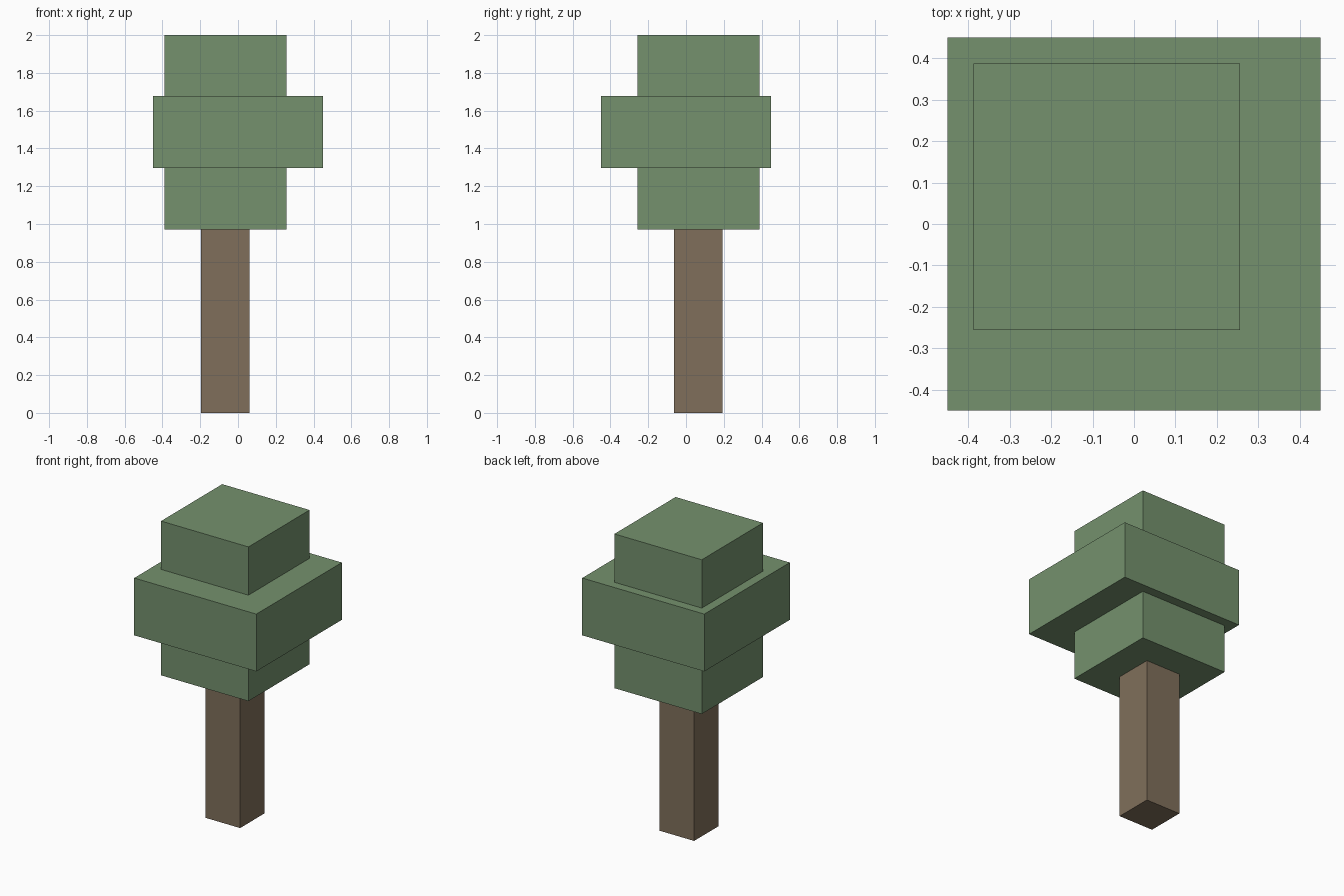
import bpy
from mathutils import Vector

cube = bpy.data.objects.get("Cube")
if cube:
    bpy.data.objects.remove(cube, do_unlink=True)


def make_material(name, rgb):
    mat = bpy.data.materials.new(name)
    mat.use_nodes = True
    color = (*rgb, 1.0)
    mat.diffuse_color = color
    mat.node_tree.nodes["Principled BSDF"].inputs["Base Color"].default_value = color
    return mat


def add_block(name, low, high, mat):
    """Box spanning two opposite corners."""
    low, high = Vector(low), Vector(high)
    bpy.ops.mesh.primitive_cube_add(size=1, location=(low + high) / 2)
    obj = bpy.context.object
    obj.name = name
    obj.scale = high - low
    bpy.ops.object.transform_apply(location=False, rotation=False, scale=True)
    obj.data.materials.append(mat)
    return obj


leaf_green = make_material("leaf_green", (0.176, 0.284, 0.154))
bark_brown = make_material("bark_brown", (0.216, 0.159, 0.104))

# Trunk
add_block("trunk", (-0.195, -0.063, 0), (0.06, 0.193, 0.972), bark_brown)

# Stacked foliage: narrow tiers sit off-centre around the wide one
add_block("lower_foliage", (-0.388, -0.256, 0.972), (0.256, 0.388, 1.296), leaf_green)
add_block("middle_foliage", (-0.45, -0.45, 1.296), (0.45, 0.45, 1.678), leaf_green)
add_block("upper_foliage", (-0.388, -0.256, 1.678), (0.256, 0.388, 2.0), leaf_green)
